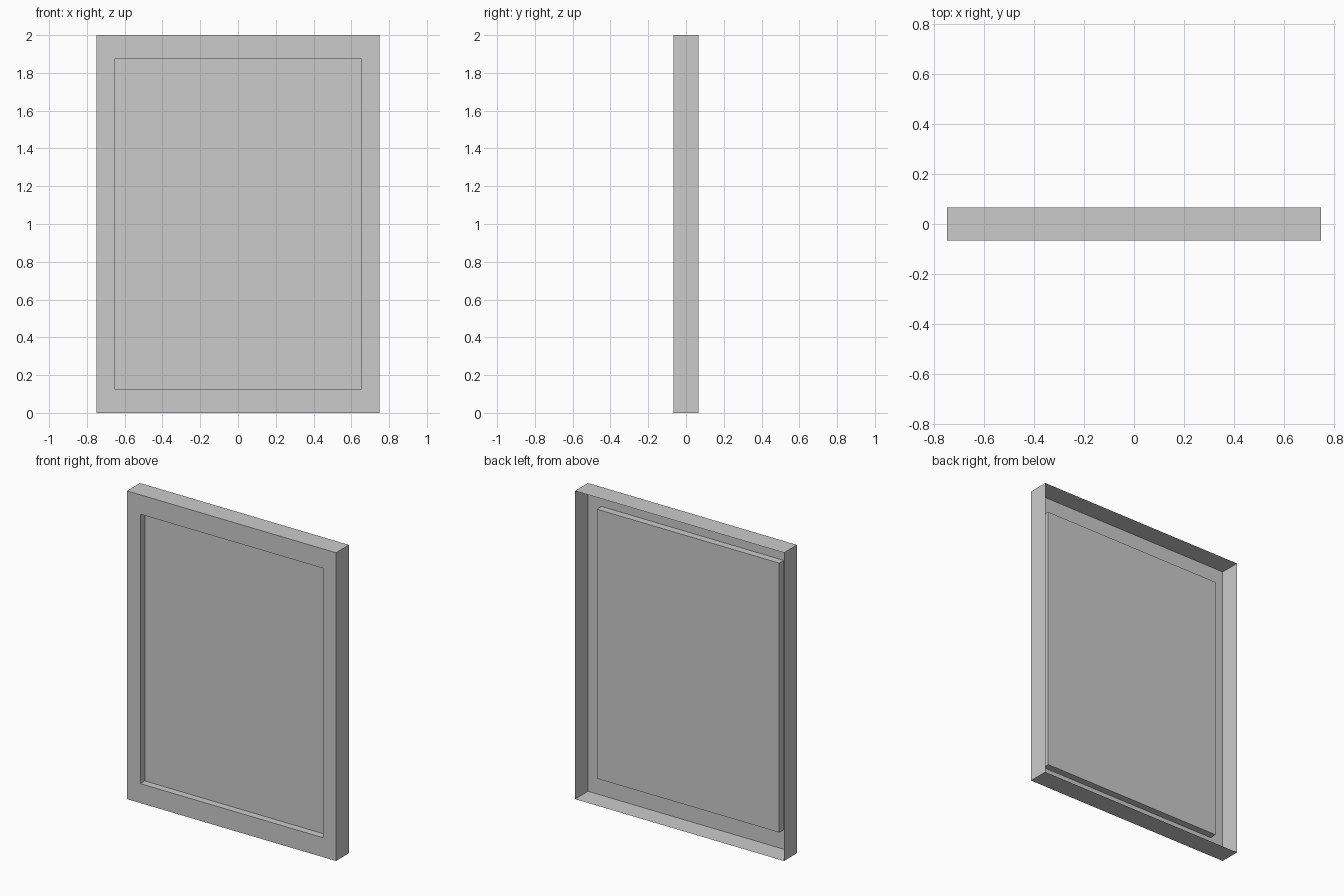
import bpy, bmesh

if "Cube" in bpy.data.objects:
    bpy.data.objects.remove(bpy.data.objects["Cube"])

W, H, D = 1.5, 2.0, 0.133       # overall size
SIDE, RAIL = 0.095, 0.126       # border widths: sides, top and bottom
RECESS = 0.046                  # depth of the sunken panel


def ring(bm, inset_x, inset_z, y):
    """Rectangular loop of four verts, counter-clockwise seen from the front."""
    x, z0, z1 = W / 2 - inset_x, inset_z, H - inset_z
    return [bm.verts.new(c) for c in ((-x, y, z0), (x, y, z0), (x, y, z1), (-x, y, z1))]


def make_part(name, loops, cap=False):
    """Join successive rectangular loops with quads, optionally filling the last."""
    bm = bmesh.new()
    rings = [ring(bm, *l) for l in loops]
    for a, b in zip(rings, rings[1:]):
        for i in range(4):
            j = (i + 1) % 4
            bm.faces.new((a[i], a[j], b[j], b[i]))
    if cap:
        bm.faces.new(rings[-1])
    mesh = bpy.data.meshes.new(name)
    bm.to_mesh(mesh)
    bm.free()
    obj = bpy.data.objects.new(name, mesh)
    bpy.context.collection.objects.link(obj)
    return obj


front, back = -D / 2, D / 2

# Thin-walled frame, open at the back: outer walls then front border
make_part("frame", [(0, 0, back), (0, 0, front), (SIDE, RAIL, front)])

# Sunken tray: recess walls and flat panel
make_part("recessed_panel",
          [(SIDE, RAIL, front), (SIDE, RAIL, front + RECESS)], cap=True)
